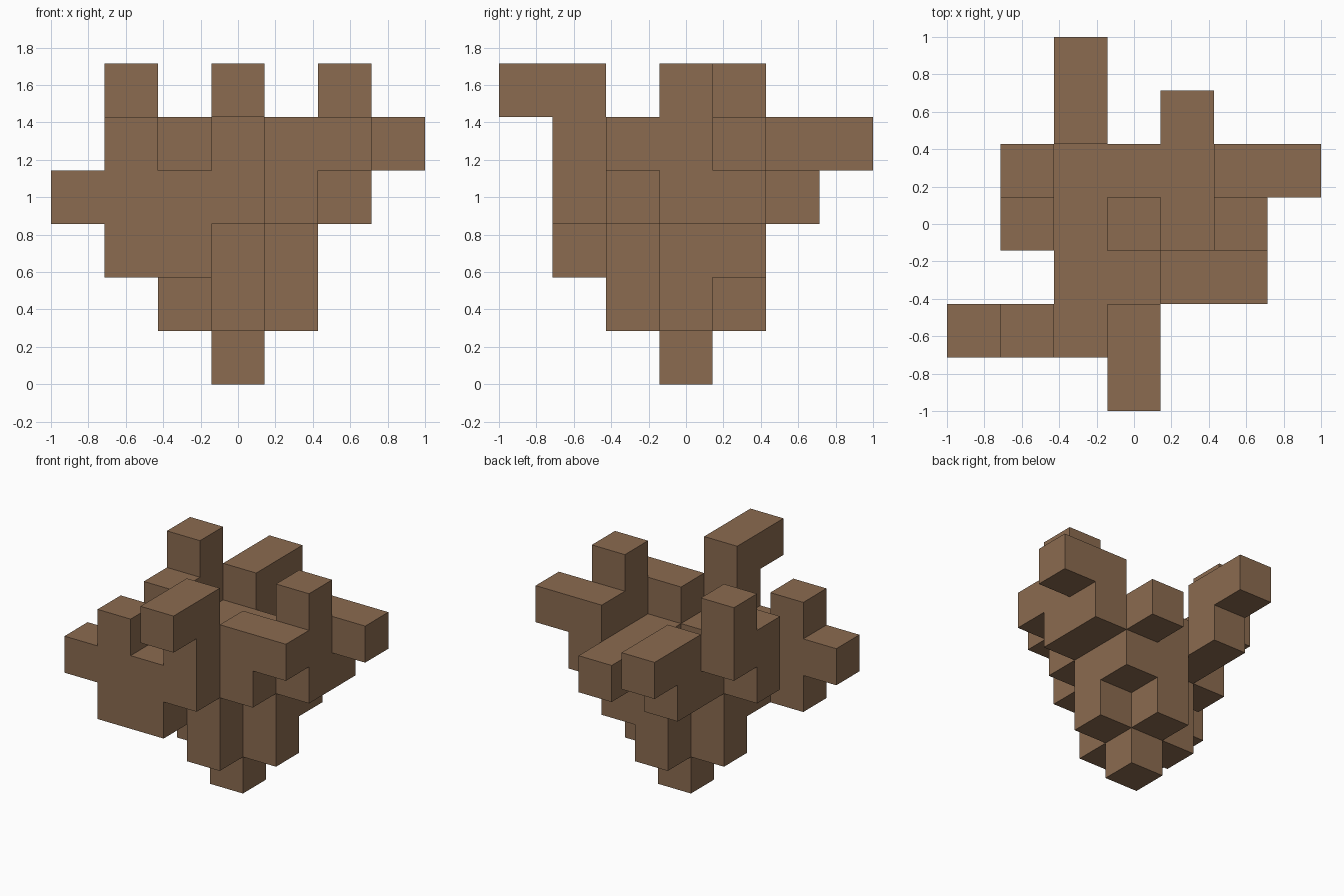
import bpy, bmesh
from mathutils import Vector

default = bpy.data.objects.get("Cube")
if default:
    bpy.data.objects.remove(default, do_unlink=True)

CELL = 2 / 7
HALF = 3

# Floor plans from the ground up; rows run back to front, columns right to left side
LAYERS = {
    "root_block": [".......", ".......", ".......", "...#...", ".......", ".......", "......."],
    "lower_cross": [".......", ".......", "...#...", "..###..", "...#...", ".......", "......."],
    "lower_trunk": [".......", ".......", "...##..", "..###..", "..##...", ".##....", "......."],
    "main_canopy": [".......", "..#.#..", "..####.", ".##.##.", "..###..", "####...", "......."],
    "upper_arms": ["..#....", "..#....", ".#...##", ".#...#.", "....##.", ".#.#...", "......."],
    "top_blocks": [".......", ".......", ".#.....", ".....#.", ".......", "...#...", "...#..."],
}

# Material
wood = bpy.data.materials.new("brown_wood")
wood.use_nodes = True
colour = (0.258, 0.147, 0.08, 1)
wood.diffuse_color = colour
bsdf = next(n for n in wood.node_tree.nodes if n.type == "BSDF_PRINCIPLED")
bsdf.inputs["Base Color"].default_value = colour

# Filled cells of the whole structure
cells = {}
for level, (name, rows) in enumerate(LAYERS.items()):
    cells[name] = [(col - HALF, HALF - row, level)
                   for row, line in enumerate(rows)
                   for col, mark in enumerate(line) if mark == "#"]
filled = {c for group in cells.values() for c in group}


def outer_faces(bm, cell):
    """Add the square sides of a block that do not touch another block."""
    centre = Vector(cell) + Vector((0, 0, 0.5))
    for axis in range(3):
        for sign in (-1, 1):
            n = Vector((0, 0, 0))
            n[axis] = sign
            if tuple(int(a + b) for a, b in zip(cell, n)) in filled:
                continue
            u = Vector((0, 0, 0))
            u[(axis + 1) % 3] = 1
            v = n.cross(u)
            corners = [(centre + (n + a * u + b * v) / 2) * CELL
                       for a, b in ((-1, -1), (1, -1), (1, 1), (-1, 1))]
            bm.faces.new([bm.verts.new(p) for p in corners])


# One object per storey
for name, group in cells.items():
    bm = bmesh.new()
    for cell in group:
        outer_faces(bm, cell)
    bmesh.ops.remove_doubles(bm, verts=bm.verts[:], dist=0.001)
    mesh = bpy.data.meshes.new(name)
    bm.to_mesh(mesh)
    bm.free()
    mesh.materials.append(wood)
    bpy.context.collection.objects.link(bpy.data.objects.new(name, mesh))
